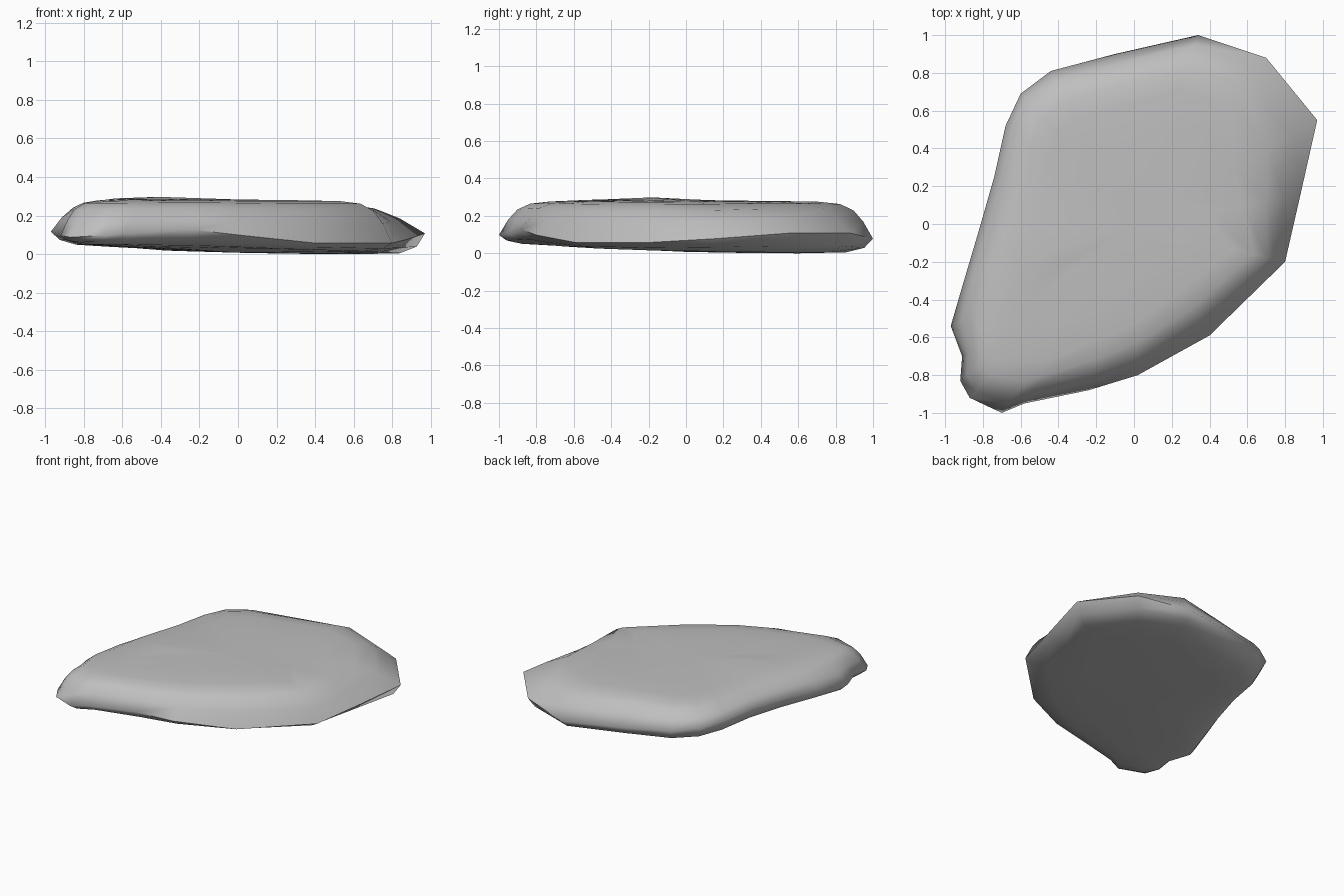
import bpy
import bmesh
from math import exp, radians
from mathutils import Vector

cube = bpy.data.objects.get("Cube")
if cube:
    bpy.data.objects.remove(cube, do_unlink=True)

# Stone material
stone_mat = bpy.data.materials.new("stone grey")
stone_mat.use_nodes = True
grey = (0.52, 0.52, 0.52, 1)
stone_mat.diffuse_color = grey
shader = stone_mat.node_tree.nodes["Principled BSDF"]
shader.inputs["Base Color"].default_value = grey
shader.inputs["Roughness"].default_value = 0.9

# Widest outline, counterclockwise: x, y, rim height, width of the upper bevel
outline = [(0.97, 0.55, 0.12, 3), (0.7, 0.88, 0.12, 1.8), (0.34, 1, 0.09, 1.1),
           (-0.1, 0.9, 0.12, 1), (-0.44, 0.81, 0.15, 1), (-0.6, 0.69, 0.17, 1),
           (-0.68, 0.52, 0.18, 1), (-0.74, 0.25, 0.19, 1), (-0.82, -0.03, 0.18, 1),
           (-0.9, -0.3, 0.15, 1), (-0.97, -0.54, 0.13, 1.3), (-0.91, -0.7, 0.12, 0.8),
           (-0.92, -0.83, 0.11, 1), (-0.87, -0.92, 0.1, 1), (-0.7, -1, 0.11, 1.2),
           (-0.58, -0.95, 0.12, 1), (-0.24, -0.88, 0.14, 1), (0.02, -0.8, 0.11, 1),
           (0.4, -0.59, 0.07, 1), (0.8, -0.2, 0.07, 1), (0.88, 0.15, 0.09, 1.8)]

# Ring inset and height share, below the rim and above it
lower_steps = [(0.35, 0), (0.15, 0.08), (0.05, 0.4), (0, 1)]
upper_steps = [(0.05, 0.45), (0.1, 0.75), (0.17, 0.92), (0.28, 0.98), (0.5, 1)]


def underside(p):
    return max(0, 0.032 - 0.018 * (p.x + p.y))


def top_side(p):
    bump = Vector((p.x + 0.45, p.y + 0.2)).length_squared
    return 0.292 + 0.018 * exp(-bump / 0.1)


def pull_in(x, y, inset):
    p = Vector((x, y))
    return p * (1 - min(0.8, inset / p.length))


def lower_point(x, y, rim, bevel, inset, share):
    q = pull_in(x, y, inset)
    low = underside(q)
    return q.x, q.y, low + share * (rim - low)


def upper_point(x, y, rim, bevel, inset, share):
    q = pull_in(x, y, inset * bevel)
    return q.x, q.y, rim + share * (top_side(q) - rim)


# Loft the rings and close both sides with a fan
bm = bmesh.new()
rings = []
for place, steps in ((lower_point, lower_steps), (upper_point, upper_steps)):
    for step in steps:
        rings.append([bm.verts.new(place(*p, *step)) for p in outline])
count = len(outline)
for below, above in zip(rings, rings[1:]):
    for i in range(count):
        j = (i + 1) % count
        bm.faces.new((below[i], below[j], above[j], above[i]))
for ring, height in ((rings[0], 0.02), (rings[-1], 0.296)):
    hub = bm.verts.new((0, 0, height))
    for i in range(count):
        bm.faces.new((ring[i], ring[(i + 1) % count], hub))
bmesh.ops.recalc_face_normals(bm, faces=bm.faces)

# Rest the stone on the ground
lowest = min(v.co.z for v in bm.verts)
bmesh.ops.translate(bm, vec=(0, 0, -lowest), verts=bm.verts)

mesh = bpy.data.meshes.new("flat_stone")
bm.to_mesh(mesh)
bm.free()
stone = bpy.data.objects.new("flat_stone", mesh)
bpy.context.collection.objects.link(stone)
mesh.materials.append(stone_mat)
bpy.context.view_layer.objects.active = stone
stone.select_set(True)
bpy.ops.object.shade_smooth_by_angle(angle=radians(75))
